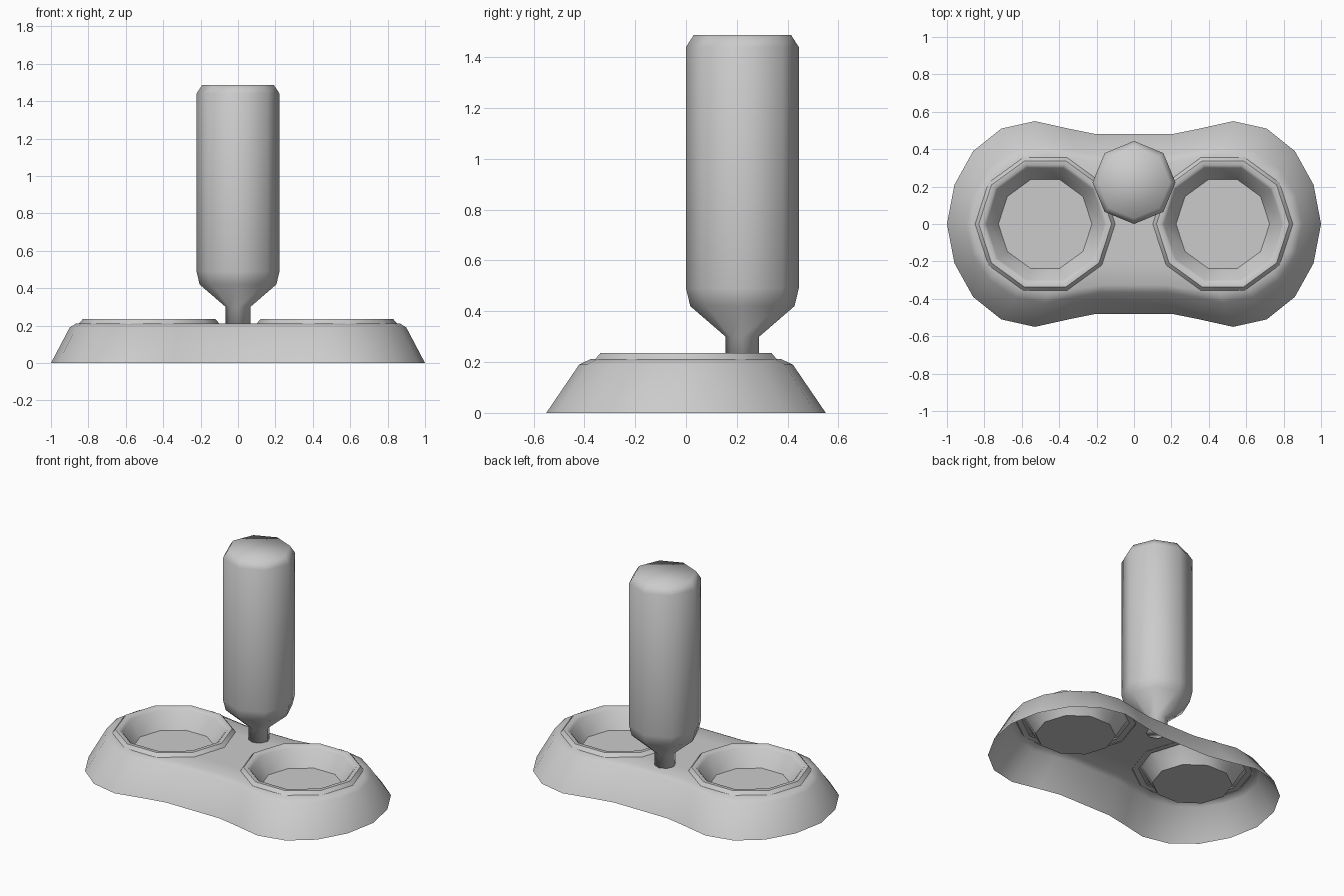
import bpy, bmesh, math

cube = bpy.data.objects.get("Cube")
if cube:
    bpy.data.objects.remove(cube, do_unlink=True)

# One matt grey for everything
GREY = (0.6, 0.6, 0.6, 1)
grey = bpy.data.materials.new("grey_plastic")
grey.use_nodes = True
grey.diffuse_color = GREY
shader = next(n for n in grey.node_tree.nodes if n.type == 'BSDF_PRINCIPLED')
shader.inputs["Base Color"].default_value = GREY


def finish(bm, name, location, sharp_angle):
    mesh = bpy.data.meshes.new(name)
    bm.to_mesh(mesh)
    bm.free()
    mesh.materials.append(grey)
    mesh.shade_smooth()
    mesh.set_sharp_from_angle(angle=math.radians(sharp_angle))
    obj = bpy.data.objects.new(name, mesh)
    obj.location = location
    bpy.context.collection.objects.link(obj)
    return obj


def circle(bm, radius, z, sides, cx=0):
    step = math.tau / sides
    return [bm.verts.new((cx + radius * math.cos(i * step), radius * math.sin(i * step), z))
            for i in range(sides)]


def bridge(bm, lower, upper):
    n = len(lower)
    for i in range(n):
        j = (i + 1) % n
        bm.faces.new((lower[i], lower[j], upper[j], upper[i]))


def lathe(name, profile, sides, location, sharp_angle, cap_start=False):
    """Turn a (radius, height) profile that ends in a flat cap."""
    bm = bmesh.new()
    rings = [circle(bm, r, z, sides) for r, z in profile]
    for lower, upper in zip(rings, rings[1:]):
        bridge(bm, lower, upper)
    bm.faces.new(rings[-1])
    if cap_start:
        bm.faces.new(rings[0][::-1])
    return finish(bm, name, location, sharp_angle)


# Base: waisted outline, open underneath, with a hole for each bowl
BOWL_X = 0.475
quarter = [(1, 0), (0.96, 0.21), (0.86, 0.39), (0.71, 0.51),
           (0.53, 0.55), (0.35, 0.51), (0.2, 0.48)]
half = quarter + [(-x, y) for x, y in reversed(quarter)]
outline = half + [(-x, -y) for x, y in half[1:-1]]

bm = bmesh.new()
rings = [[bm.verts.new((x * sx, y * sy, z)) for x, y in outline]
         for sx, sy, z in ((1, 1, 0), (0.9, 0.765, 0.19), (0.865, 0.68, 0.212))]
for lower, upper in zip(rings, rings[1:]):
    bridge(bm, lower, upper)
loops = [rings[-1]] + [circle(bm, 0.335, 0.212, 10, s * BOWL_X) for s in (-1, 1)]
edges = []
for loop in loops:
    for a, b in zip(loop, loop[1:] + loop[:1]):
        edges.append(bm.edges.get((a, b)) or bm.edges.new((a, b)))
bmesh.ops.triangle_fill(bm, use_beauty=True, edges=edges, normal=(0, 0, 1))
bm.normal_update()
for face in bm.faces:
    if face.normal.z < 0:
        face.normal_flip()
finish(bm, "base", (0, 0, 0), 50)

# Bowls: raised rim, sloping wall, flat floor
bowl_profile = [(0.378, 0.208), (0.355, 0.235), (0.33, 0.235), (0.315, 0.22), (0.25, 0.115)]
for side, s in (("left", 1), ("right", -1)):
    lathe(side + "_bowl", bowl_profile, 10, (s * BOWL_X, 0, 0), 50)

# Upturned bottle standing on its neck behind the bowls
bottle_profile = [(0.066, 0.205), (0.066, 0.3), (0.205, 0.42), (0.222, 0.49),
                  (0.222, 1.44), (0.192, 1.487)]
lathe("bottle", bottle_profile, 8, (0, 0.222, 0), 100, cap_start=True)
